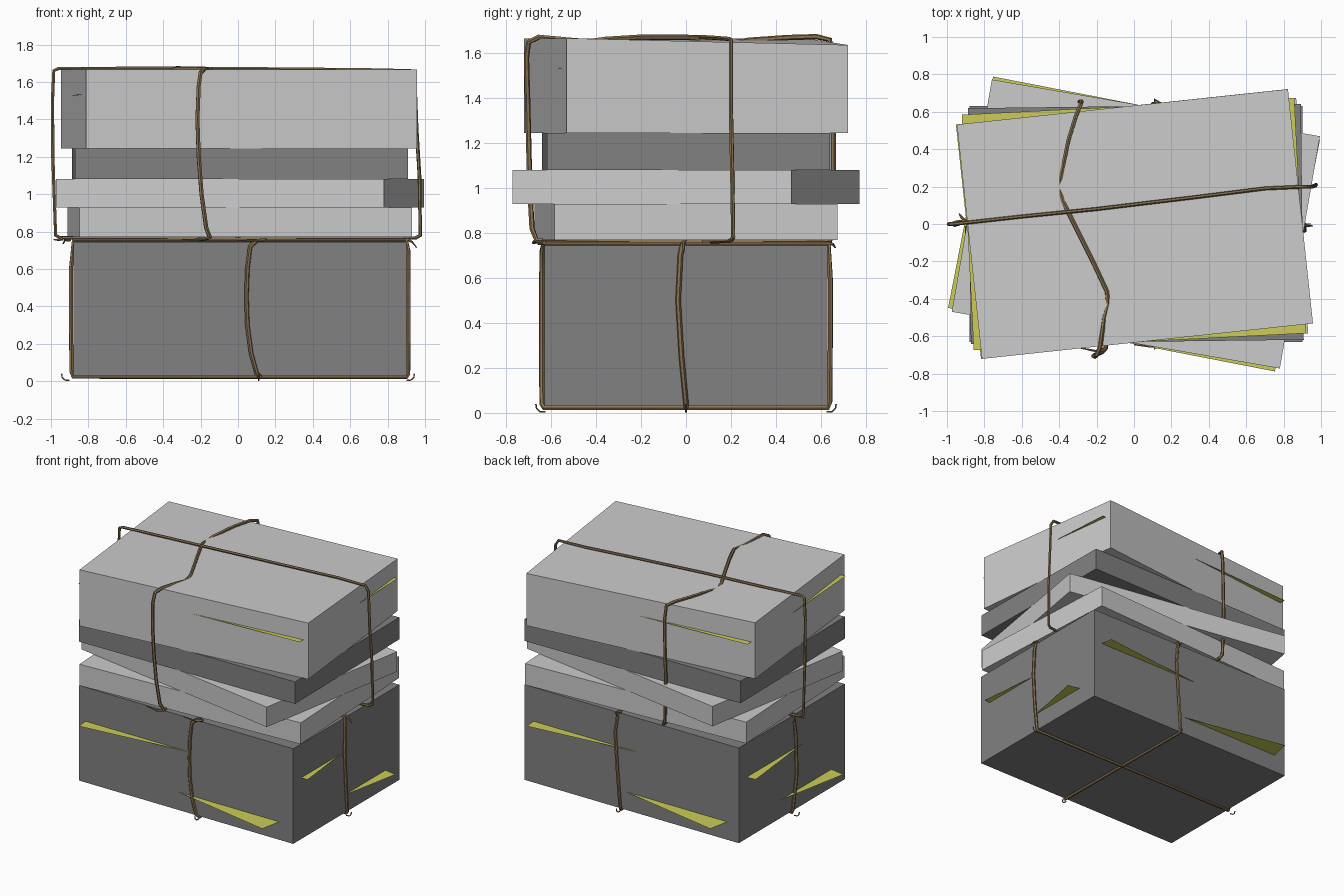
import bpy, bmesh, math
from mathutils import Matrix, Vector


def material(name, rgb):
    m = bpy.data.materials.new(name)
    m.diffuse_color = (*rgb, 1)
    return m


LIGHT = material("light grey card", (0.60, 0.60, 0.60))
DARK = material("dark grey card", (0.22, 0.22, 0.22))
YELLOW = material("yellow paper", (0.60, 0.60, 0.10))
TWINE = material("brown twine", (0.25, 0.17, 0.08))

W, D = 1.78, 1.26   # shared footprint


def finish(name, bm, mat):
    me = bpy.data.meshes.new(name)
    bm.to_mesh(me)
    bm.free()
    me.materials.append(mat)
    ob = bpy.data.objects.new(name, me)
    bpy.context.collection.objects.link(ob)
    return ob


def box(name, z0, z1, angle, mat, cx=0.01, corner_drop=0):
    bm = bmesh.new()
    bmesh.ops.create_cube(bm, size=1)
    for v in bm.verts:
        drop = corner_drop if min(v.co) > 0 else 0
        v.co = (v.co.x * W, v.co.y * D, (z1 if v.co.z > 0 else z0) - drop)
    bm.transform(Matrix.Translation((cx, 0, 0)) @ Matrix.Rotation(math.radians(angle), 4, 'Z'))
    return finish(name, bm, mat)


def sheet(name, z, angle, slope=0):
    bm = bmesh.new()
    bmesh.ops.create_grid(bm, x_segments=1, y_segments=1, size=0.5)
    for v in bm.verts:
        v.co = (v.co.x * W, v.co.y * D, z + v.co.y * slope)
    bm.transform(Matrix.Rotation(math.radians(angle), 4, 'Z'))
    return finish(name, bm, YELLOW)


def rope(name, pts, radius=0.012, closed=True, taper=False):
    cu = bpy.data.curves.new(name, 'CURVE')
    cu.dimensions = '3D'
    cu.bevel_depth = radius
    cu.bevel_resolution = 1
    cu.use_fill_caps = True
    sp = cu.splines.new('POLY')
    sp.points.add(len(pts) - 1)
    for i, (p, q) in enumerate(zip(sp.points, pts)):
        p.co = (*q, 1)
        p.radius = 1 - 0.7 * i / (len(pts) - 1) if taper else 1
    sp.use_cyclic_u = closed
    cu.materials.append(TWINE)
    ob = bpy.data.objects.new(name, cu)
    bpy.context.collection.objects.link(ob)
    bpy.ops.object.select_all(action='DESELECT')
    bpy.context.view_layer.objects.active = ob
    ob.select_set(True)
    bpy.ops.object.convert(target='MESH')
    bpy.ops.object.shade_smooth_by_angle(angle=math.radians(50))


# Stacked boxes, each turned a little
box("bottom_box", 0.03, 0.745, 0, DARK)
box("lower_flat_box", 0.77, 0.93, 2.9, LIGHT)
box("turned_flat_box", 0.93, 1.08, -9.8, LIGHT)
box("upper_flat_box", 1.08, 1.245, 0.7, DARK)
box("top_box", 1.245, 1.667, 6.1, LIGHT, 0.005, 0.03)

# Paper sheets whose corners poke out of the boxes
sheet("low_sheet", 0.165, -11)
sheet("middle_sheet", 0.49, 6.1)
sheet("high_sheet", 1.525, 2.9, -0.018)

# Upper twine, lengthwise loop
rope("upper_long_twine", [
    (-0.985, 0.0, 1.66), (-0.96, 0.0, 1.672), (-0.6, 0.04, 1.672), (-0.2, 0.08, 1.672),
    (0.3, 0.14, 1.668), (0.7, 0.19, 1.664), (0.92, 0.2, 1.66), (0.945, 0.2, 1.62),
    (0.955, 0.2, 1.35), (0.97, 0.205, 1.1), (0.975, 0.21, 0.78), (0.95, 0.2, 0.766),
    (0.0, 0.1, 0.762), (-0.95, 0.01, 0.766), (-0.975, 0.0, 0.78),
    (-0.99, 0.0, 1.2), (-0.992, 0.0, 1.5)], 0.010)

# Upper twine, crosswise loop that sinks into the lid in places
rope("upper_cross_twine", [
    (-0.15, -0.665, 0.768), (-0.17, -0.685, 0.82), (-0.195, -0.695, 1.0), (-0.21, -0.7, 1.2),
    (-0.217, -0.705, 1.4), (-0.21, -0.71, 1.58), (-0.2, -0.7, 1.65), (-0.18, -0.655, 1.672),
    (-0.16, -0.5, 1.657), (-0.14, -0.43, 1.652), (-0.145, -0.36, 1.662), (-0.22, -0.2, 1.672),
    (-0.32, 0.0, 1.672), (-0.38, 0.12, 1.658), (-0.4, 0.2, 1.645), (-0.385, 0.28, 1.658),
    (-0.35, 0.45, 1.670), (-0.31, 0.58, 1.674), (-0.285, 0.64, 1.66), (-0.28, 0.655, 1.55),
    (-0.29, 0.655, 1.1), (-0.28, 0.65, 0.8), (-0.26, 0.64, 0.764), (-0.2, 0.0, 0.758)])

# Lower twine, crosswise loop
rope("lower_cross_twine", [
    (0.1, -0.635, 0.752), (0.065, -0.64, 0.72), (0.05, -0.642, 0.6), (0.045, -0.642, 0.45),
    (0.05, -0.642, 0.3), (0.07, -0.642, 0.15), (0.1, -0.64, 0.04), (0.12, -0.63, 0.022),
    (0.1, 0.63, 0.022), (0.1, 0.64, 0.05), (0.12, 0.642, 0.3), (0.14, 0.642, 0.6),
    (0.12, 0.635, 0.752)])

# Lower twine, lengthwise loop
rope("lower_long_twine", [
    (0.9, -0.015, 0.752), (0.91, -0.025, 0.7), (0.912, -0.035, 0.5), (0.912, -0.02, 0.25),
    (0.91, 0.0, 0.04), (0.9, 0.0, 0.022), (-0.88, 0.0, 0.022), (-0.89, 0.0, 0.05),
    (-0.893, -0.04, 0.3), (-0.893, -0.03, 0.6), (-0.88, -0.02, 0.752)])

# Loose knot tails and thin hooks at the loop corners
tails = {
    "knot_tail_right": [(0.9, -0.01, 0.76), (0.93, -0.01, 0.745), (0.955, -0.01, 0.715)],
    "knot_tail_left": [(-0.9, 0.01, 0.755), (-0.925, 0.04, 0.755), (-0.935, 0.055, 0.735)],
    "knot_tail_back": [(0.1, 0.62, 0.757), (0.13, 0.655, 0.75), (0.11, 0.665, 0.735)],
    "knot_tail_front": [(0.15, -0.63, 0.757), (0.09, -0.655, 0.752), (0.0, -0.645, 0.752)],
    "upper_tail_front": [(-0.15, -0.665, 0.768), (-0.2, -0.68, 0.757), (-0.3, -0.66, 0.757)],
    "upper_tail_left": [(-0.94, 0.0, 0.762), (-0.96, -0.01, 0.755), (-0.985, 0.0, 0.757)],
}
for name, pts in tails.items():
    rope(name, pts, 0.010, False, True)

hook = [(0.0, 0.004), (0.025, 0.006), (0.04, 0.02), (0.043, 0.04)]
for s, side in ((1, "right"), (-1, "left")):
    rope("hook_" + side, [(s * (0.9 + d), 0.0, z) for d, z in hook], 0.004, False)
for s, side in ((1, "back"), (-1, "front")):
    rope("hook_" + side, [(0.11, s * (0.625 + d), z) for d, z in hook], 0.004, False)
